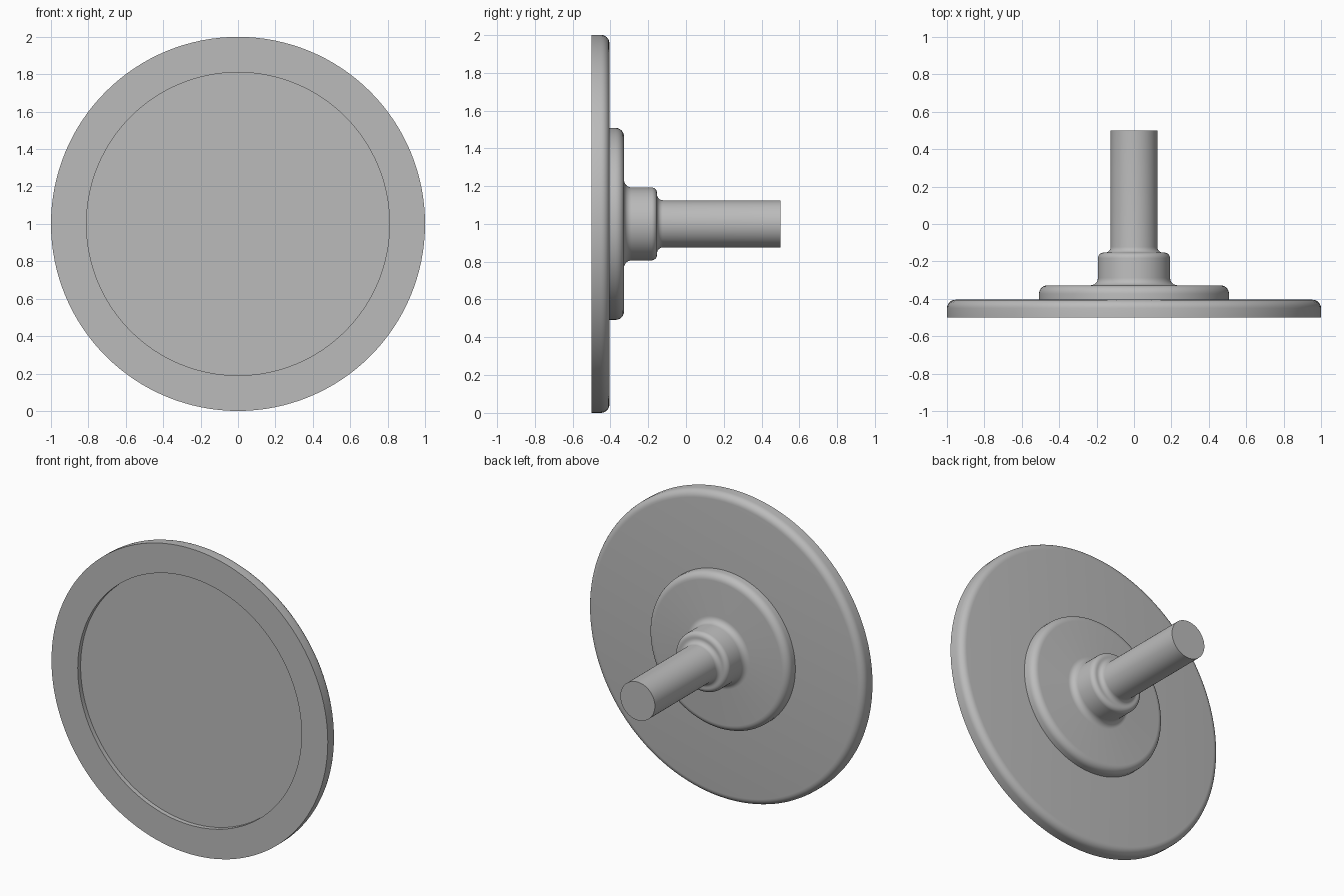
import bpy, bmesh, math
from mathutils import Matrix, Vector

cube = bpy.data.objects.get("Cube")
if cube:
    bpy.data.objects.remove(cube, do_unlink=True)

SEGMENTS = 128

grey = bpy.data.materials.new("plain_grey")
grey.use_nodes = True
grey.diffuse_color = (0.5, 0.5, 0.5, 1)
grey.node_tree.nodes["Principled BSDF"].inputs["Base Color"].default_value = (0.5, 0.5, 0.5, 1)


def rounded(points, steps=6):
    """Turn (radius, y, fillet) corners into a profile with round corners."""
    out = []
    for i, (r, y, fillet) in enumerate(points):
        p = Vector((r, y))
        if not fillet:
            out.append(p)
            continue
        a = (Vector(points[i - 1][:2]) - p).normalized() * fillet
        b = (Vector(points[i + 1][:2]) - p).normalized() * fillet
        for k in range(steps + 1):
            t = k / steps * math.pi / 2
            out.append(p + a * (1 - math.sin(t)) + b * (1 - math.cos(t)))
    return out


def lathe(name, points):
    """Spin a profile round the y axis at height 1."""
    bm = bmesh.new()
    verts = [bm.verts.new((p.x, p.y, 0)) for p in rounded(points)]
    edges = [bm.edges.new(pair) for pair in zip(verts, verts[1:])]
    bmesh.ops.spin(bm, geom=verts + edges, cent=(0, 0, 0), axis=(0, 1, 0),
                   angle=math.tau, steps=SEGMENTS, use_duplicate=False)
    bmesh.ops.remove_doubles(bm, verts=bm.verts, dist=0.0001)
    bmesh.ops.recalc_face_normals(bm, faces=bm.faces)
    bmesh.ops.transform(bm, matrix=Matrix.Translation((0, 0, 1)), verts=bm.verts)
    mesh = bpy.data.meshes.new(name)
    bm.to_mesh(mesh)
    bm.free()
    mesh.materials.append(grey)
    obj = bpy.data.objects.new(name, mesh)
    bpy.context.collection.objects.link(obj)
    bpy.ops.object.select_all(action="DESELECT")
    obj.select_set(True)
    bpy.context.view_layer.objects.active = obj
    bpy.ops.object.shade_smooth_by_angle(angle=math.radians(30))


# Wide plate with a shallow round recess in its front
lathe("face_plate", [(0, -0.47, 0), (0.81, -0.47, 0), (0.81, -0.5, 0),
                     (1, -0.5, 0), (1, -0.405, 0.045), (0, -0.405, 0)])

# Flange, collar and shaft blended by fillets
lathe("stepped_shaft", [(0, -0.41, 0), (0.508, -0.41, 0), (0.508, -0.328, 0.045),
                        (0.193, -0.328, 0.04), (0.193, -0.153, 0.03),
                        (0.125, -0.153, 0.03), (0.125, 0.5, 0), (0, 0.5, 0)])
